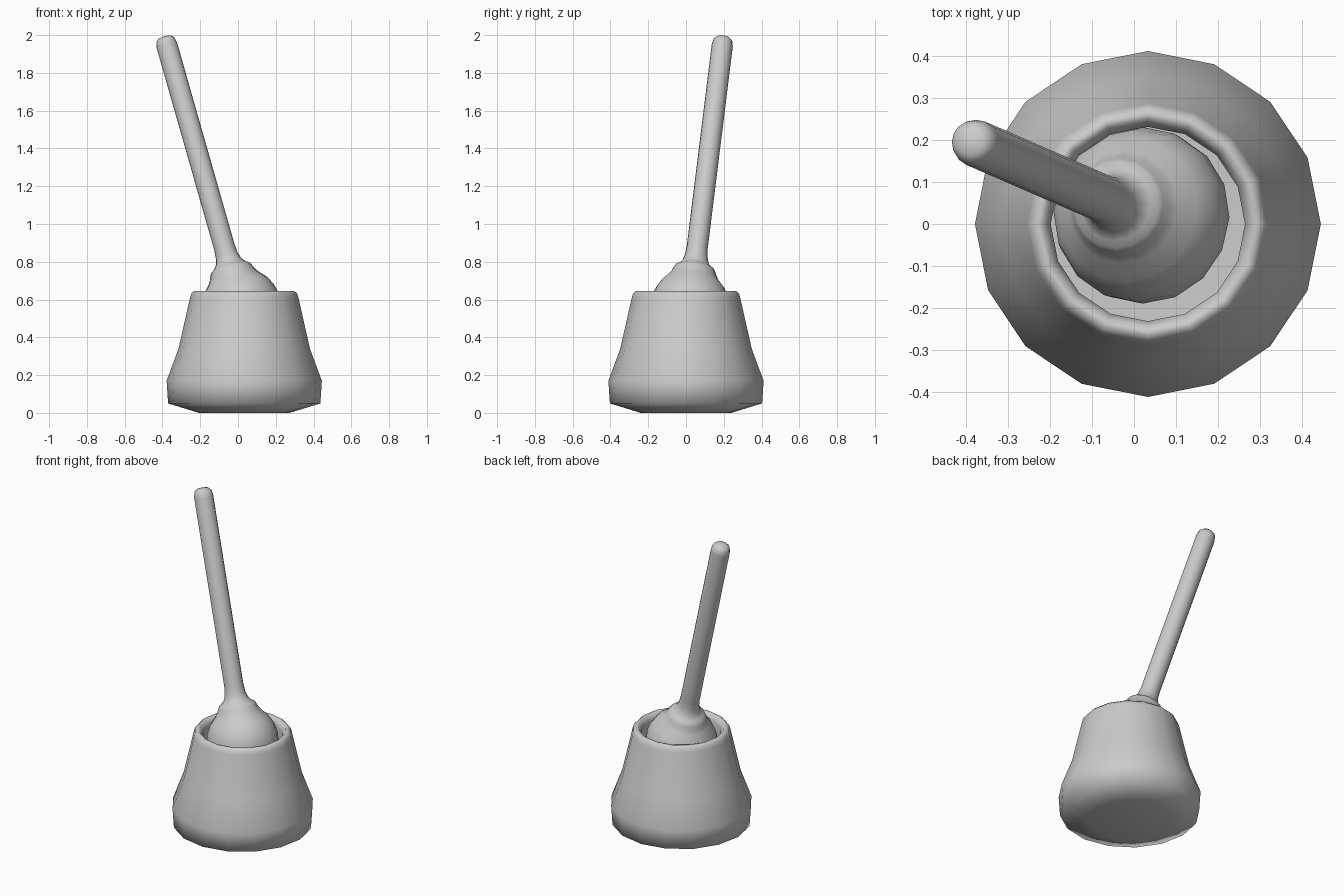
import bpy, bmesh, math
from mathutils import Vector

if "Cube" in bpy.data.objects:
    bpy.data.objects.remove(bpy.data.objects["Cube"])


def lathe(name, profile, origin, axis=(0, 0, 1), sides=16, angle=50):
    """Spin (radius, height) points around an axis; radius 0 ends become poles."""
    bm = bmesh.new()
    rings = []
    for r, h in profile:
        n = 1 if r == 0 else sides
        rings.append([bm.verts.new((r * math.cos(2 * math.pi * i / sides),
                                    r * math.sin(2 * math.pi * i / sides), h))
                      for i in range(n)])
    for a, b in zip(rings, rings[1:]):
        for i in range(sides):
            j = (i + 1) % sides
            if len(a) == 1:
                bm.faces.new((a[0], b[j], b[i]))
            elif len(b) == 1:
                bm.faces.new((a[i], a[j], b[0]))
            else:
                bm.faces.new((a[i], a[j], b[j], b[i]))
    bmesh.ops.recalc_face_normals(bm, faces=bm.faces)
    mesh = bpy.data.meshes.new(name)
    bm.to_mesh(mesh)
    bm.free()
    ob = bpy.data.objects.new(name, mesh)
    bpy.context.collection.objects.link(ob)
    ob.location = origin
    ob.rotation_euler = Vector(axis).to_track_quat('Z', 'Y').to_euler()
    bpy.ops.object.select_all(action='DESELECT')
    ob.select_set(True)
    bpy.context.view_layer.objects.active = ob
    bpy.ops.object.shade_smooth_by_angle(angle=math.radians(angle))
    return ob


# Hollow holder pot with a flared base and rolled rim
lathe("holder_pot", [
    (0, 0), (0.24, 0), (0.403, 0.05), (0.411, 0.17), (0.348, 0.34),
    (0.287, 0.61), (0.28, 0.632), (0.265, 0.646), (0.25, 0.643),
    (0.231, 0.61), (0.30, 0.34), (0.36, 0.18), (0.35, 0.08), (0, 0.06),
], (0.033, 0, 0), angle=70)

# Leaning brush: round head, raised collar, flared neck and round-ended handle
head = [(0.21 * math.sin(t), -0.25 - 0.21 * math.cos(t))
        for t in (math.radians(a) for a in range(20, 141, 15))]
lathe("brush", [(0, -0.46)] + head + [
    (0.122, -0.068), (0.112, -0.045), (0.105, -0.032), (0.088, -0.022),
    (0.07, 0.0), (0.06, 0.035), (0.056, 0.08), (0.056, 1.20),
    (0.05, 1.23), (0.034, 1.245), (0, 1.25),
], (-0.05, 0.05, 0.80), (-0.285, 0.124, 1), angle=70)
